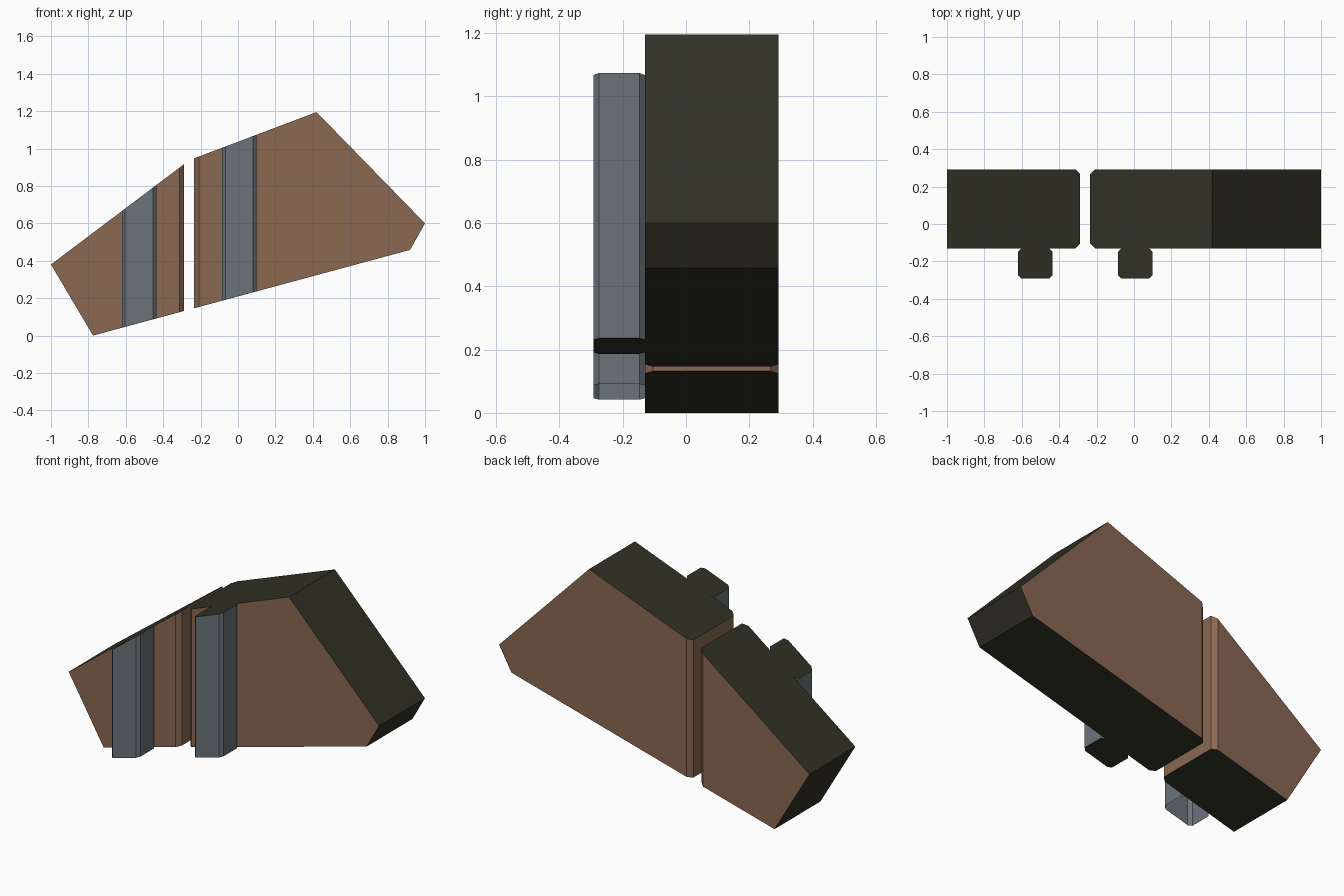
import bpy, bmesh
from mathutils import Vector

cube = bpy.data.objects.get("Cube")
if cube:
    bpy.data.objects.remove(cube, do_unlink=True)


def material(name, rgb):
    m = bpy.data.materials.new(name)
    m.use_nodes = True
    m.diffuse_color = (*rgb, 1)
    node = next(n for n in m.node_tree.nodes if n.type == 'BSDF_PRINCIPLED')
    node.inputs["Base Color"].default_value = (*rgb, 1)
    return m


brown = material("brown", (0.255, 0.140, 0.085))
grey = material("blue grey", (0.147, 0.174, 0.195))
dark = material("dark olive", (0.032, 0.031, 0.019))

# Convex silhouette in x and z, counterclockwise; it trims every part
OUTLINE = [(-0.775, 0), (0.92, 0.458), (1, 0.60), (0.42, 1.195),
           (-0.26, 0.938), (-1, 0.38)]


def chamfered(x0, x1, y0, y1, left, right):
    """Rectangular footprint with its left and right corners cut off."""
    pts = []
    for x, y, c, sx, sy in ((x0, y0, left, 1, 1), (x1, y0, right, -1, 1),
                            (x1, y1, right, -1, -1), (x0, y1, left, 1, -1)):
        if not c:
            pts.append((x, y))
            continue
        pair = [(x, y + sy * c), (x + sx * c, y)]
        pts += pair if sx == sy else pair[::-1]
    return pts


def trimmed_prism(name, footprint, side, open_bottom=False):
    """Upright prism cut to the silhouette, with dark faces on the cuts."""
    bm = bmesh.new()
    base = bm.faces.new([bm.verts.new((x, y, -1)) for x, y in footprint])
    top = bmesh.ops.extrude_face_region(bm, geom=[base])["geom"]
    bmesh.ops.translate(bm, vec=(0, 0, 3),
                        verts=[v for v in top if isinstance(v, bmesh.types.BMVert)])
    for i, (x, z) in enumerate(OUTLINE):
        nx, nz = OUTLINE[(i + 1) % len(OUTLINE)]
        cut = bmesh.ops.bisect_plane(
            bm, geom=bm.verts[:] + bm.edges[:] + bm.faces[:], dist=1e-5,
            plane_co=Vector((x, 0, z)), plane_no=Vector((nz - z, 0, x - nx)),
            clear_outer=True)["geom_cut"]
        edges = [e for e in cut if isinstance(e, bmesh.types.BMEdge)]
        if len(edges) > 2 and not (open_bottom and i == 0):
            bmesh.ops.edgeloop_fill(bm, edges=edges, mat_nr=1)
    bmesh.ops.recalc_face_normals(bm, faces=bm.faces[:])
    mesh = bpy.data.meshes.new(name)
    bm.to_mesh(mesh)
    bm.free()
    mesh.materials.append(side)
    mesh.materials.append(dark)
    bpy.context.collection.objects.link(bpy.data.objects.new(name, mesh))


FRONT, JOIN, BACK = -0.292, -0.13, 0.292

# Two thick slabs separated by a narrow gap
trimmed_prism("left_slab", chamfered(-1.2, -0.288, JOIN, BACK, 0, 0.025), brown)
trimmed_prism("right_slab", chamfered(-0.234, 1.2, JOIN, BACK, 0.025, 0), brown)

# Upright posts on the front; the shorter one is hollow underneath
trimmed_prism("left_post", chamfered(-0.62, -0.437, FRONT, JOIN, 0.017, 0.017),
              grey, open_bottom=True)
trimmed_prism("right_post", chamfered(-0.085, 0.098, FRONT, JOIN, 0.017, 0.017), grey)
